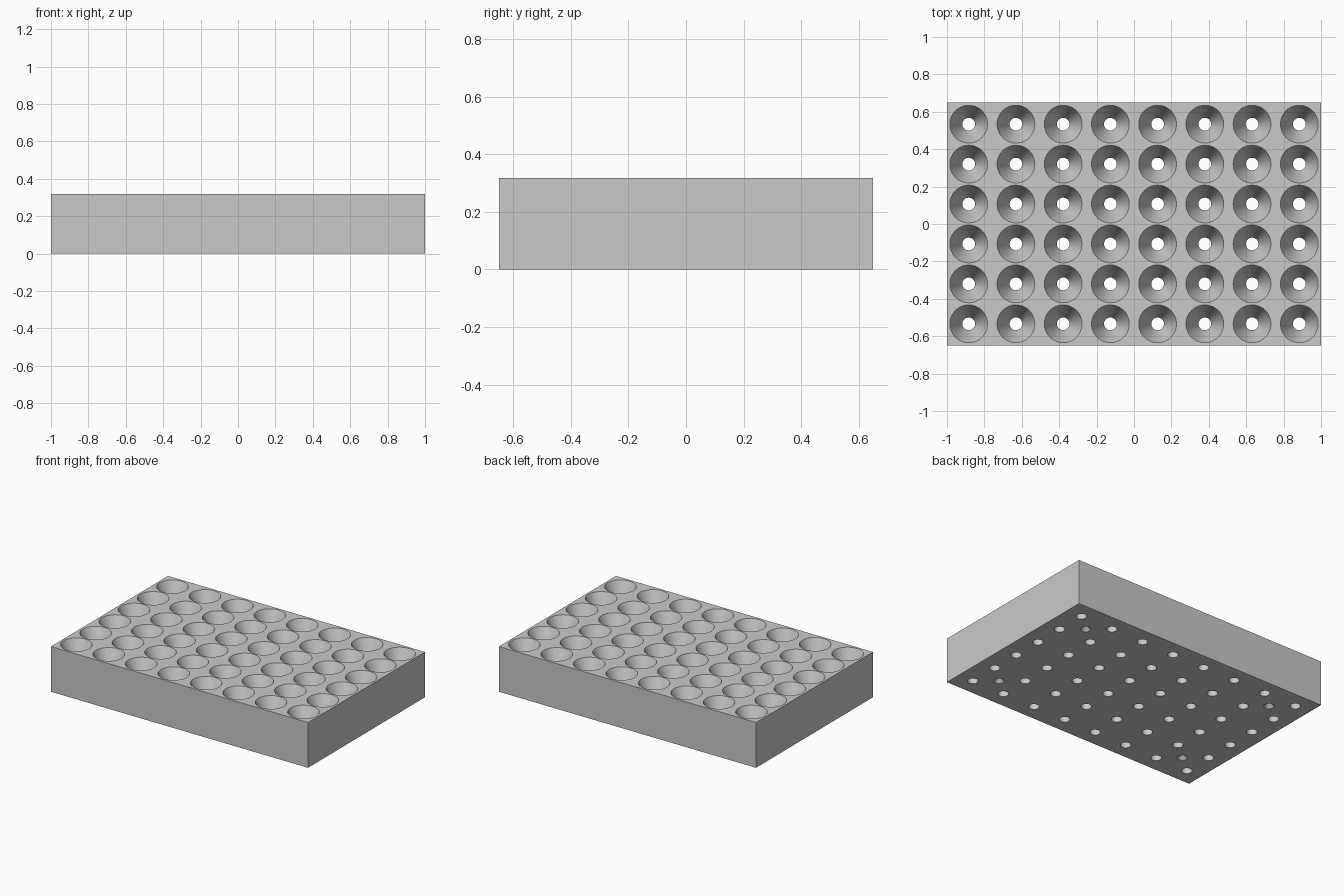
import bpy, bmesh
from mathutils import Matrix

cube = bpy.data.objects.get("Cube")
if cube:
    bpy.data.objects.remove(cube, do_unlink=True)

LENGTH, WIDTH, HEIGHT = 2.0, 1.3, 0.318
COLS, ROWS = 8, 6
PITCH_X, PITCH_Y = 0.2525, 0.2135
TOP_R, HOLE_R = 0.101, 0.034
FUNNEL_DEPTH = 0.15
SOCKET_DEPTH = 0.03
SEGMENTS = 48
OVER = 0.02  # how far the cutters reach past the block

grey = bpy.data.materials.new("plain grey")
grey.use_nodes = True
colour = (0.59, 0.59, 0.59, 1)
grey.diffuse_color = colour
grey.node_tree.nodes["Principled BSDF"].inputs["Base Color"].default_value = colour


def make_object(name, bm):
    mesh = bpy.data.meshes.new(name)
    bm.to_mesh(mesh)
    bm.free()
    mesh.materials.append(grey)
    obj = bpy.data.objects.new(name, mesh)
    bpy.context.collection.objects.link(obj)
    return obj


def add_turned(bm, x, y, profile):
    """Closed solid of revolution from (radius, height) points, bottom to top."""
    rings = []
    for radius, z in profile:
        ring = bmesh.ops.create_circle(
            bm, segments=SEGMENTS, radius=radius,
            matrix=Matrix.Translation((x, y, z)))["verts"]
        rings.append(ring)
    for low, high in zip(rings, rings[1:]):
        for k in range(SEGMENTS):
            n = (k + 1) % SEGMENTS
            bm.faces.new((low[k], low[n], high[n], high[k]))
    bm.faces.new(rings[0])
    bm.faces.new(rings[-1])


# Solid block
bm = bmesh.new()
bmesh.ops.create_cube(
    bm, size=1, matrix=Matrix.Translation((0, 0, HEIGHT / 2))
    @ Matrix.Diagonal((LENGTH, WIDTH, HEIGHT, 1)))
block = make_object("tray_block", bm)

# Funnel wells, each draining through a straight hole
bm = bmesh.new()
flare = (TOP_R - HOLE_R) / FUNNEL_DEPTH * OVER
well = [(HOLE_R, -OVER), (HOLE_R, HEIGHT - FUNNEL_DEPTH), (TOP_R + flare, HEIGHT + OVER)]
for i in range(COLS):
    for j in range(ROWS):
        add_turned(bm, (i - (COLS - 1) / 2) * PITCH_X, (j - (ROWS - 1) / 2) * PITCH_Y, well)

# Shallow tapered sockets in the underside, between the corner wells
socket = [(HOLE_R, -OVER), (HOLE_R, 0.002), (HOLE_R * 0.2, SOCKET_DEPTH)]
for sx in (-1, 1):
    for sy in (-1, 1):
        add_turned(bm, sx * (COLS / 2 - 1) * PITCH_X, sy * (ROWS / 2 - 1) * PITCH_Y, socket)
bmesh.ops.recalc_face_normals(bm, faces=bm.faces)
cutter = make_object("well_cutter", bm)
cutter.hide_render = True

# Cut the holes and smooth their walls
cut = block.modifiers.new("wells", "BOOLEAN")
cut.operation = "DIFFERENCE"
cut.solver = "EXACT"
cut.object = cutter
bpy.ops.object.select_all(action="DESELECT")
bpy.context.view_layer.objects.active = block
block.select_set(True)
bpy.ops.object.modifier_apply(modifier=cut.name)
bpy.data.objects.remove(cutter, do_unlink=True)
bpy.ops.object.shade_smooth_by_angle(angle=0.3)
